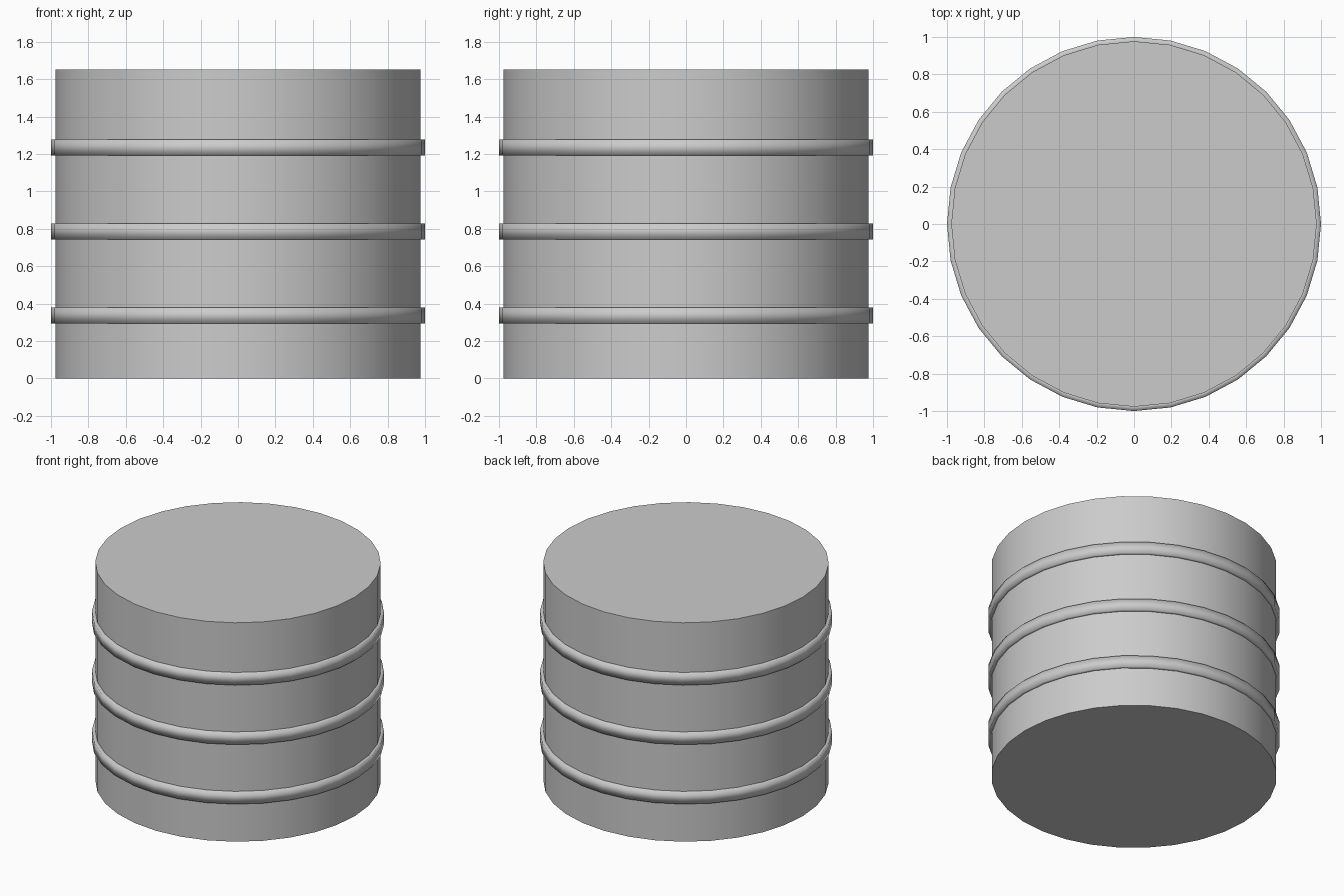
import bpy

cube = bpy.data.objects.get("Cube")
if cube:
    bpy.data.objects.remove(cube, do_unlink=True)

SIDES = 32
BODY_RADIUS, HEIGHT = 0.977, 1.653
BAND_RADIUS, BAND_HEIGHT = 1.0, 0.086

grey = bpy.data.materials.new("plain_grey")
grey.use_nodes = True
colour = (0.6, 0.6, 0.6, 1)
grey.diffuse_color = colour
grey.node_tree.nodes["Principled BSDF"].inputs["Base Color"].default_value = colour


def finish(name):
    obj = bpy.context.object
    obj.name = name
    obj.data.materials.append(grey)
    bpy.ops.object.shade_smooth_by_angle()
    return obj


# Solid drum body
bpy.ops.mesh.primitive_cylinder_add(
    vertices=SIDES, radius=BODY_RADIUS, depth=HEIGHT, location=(0, 0, HEIGHT / 2))
finish("drum_body")


# Three raised hoops, each a square-edged ring around the body
def hoop(name, z):
    bpy.ops.mesh.primitive_cylinder_add(
        vertices=SIDES, radius=BAND_RADIUS, depth=BAND_HEIGHT,
        end_fill_type='NOTHING', location=(0, 0, z))
    obj = finish(name)
    wall = obj.modifiers.new("wall", 'SOLIDIFY')
    wall.thickness = 0.04
    wall.offset = -1


for i, name in enumerate(("lower_hoop", "middle_hoop", "upper_hoop")):
    hoop(name, 0.337 + i * 0.449)
